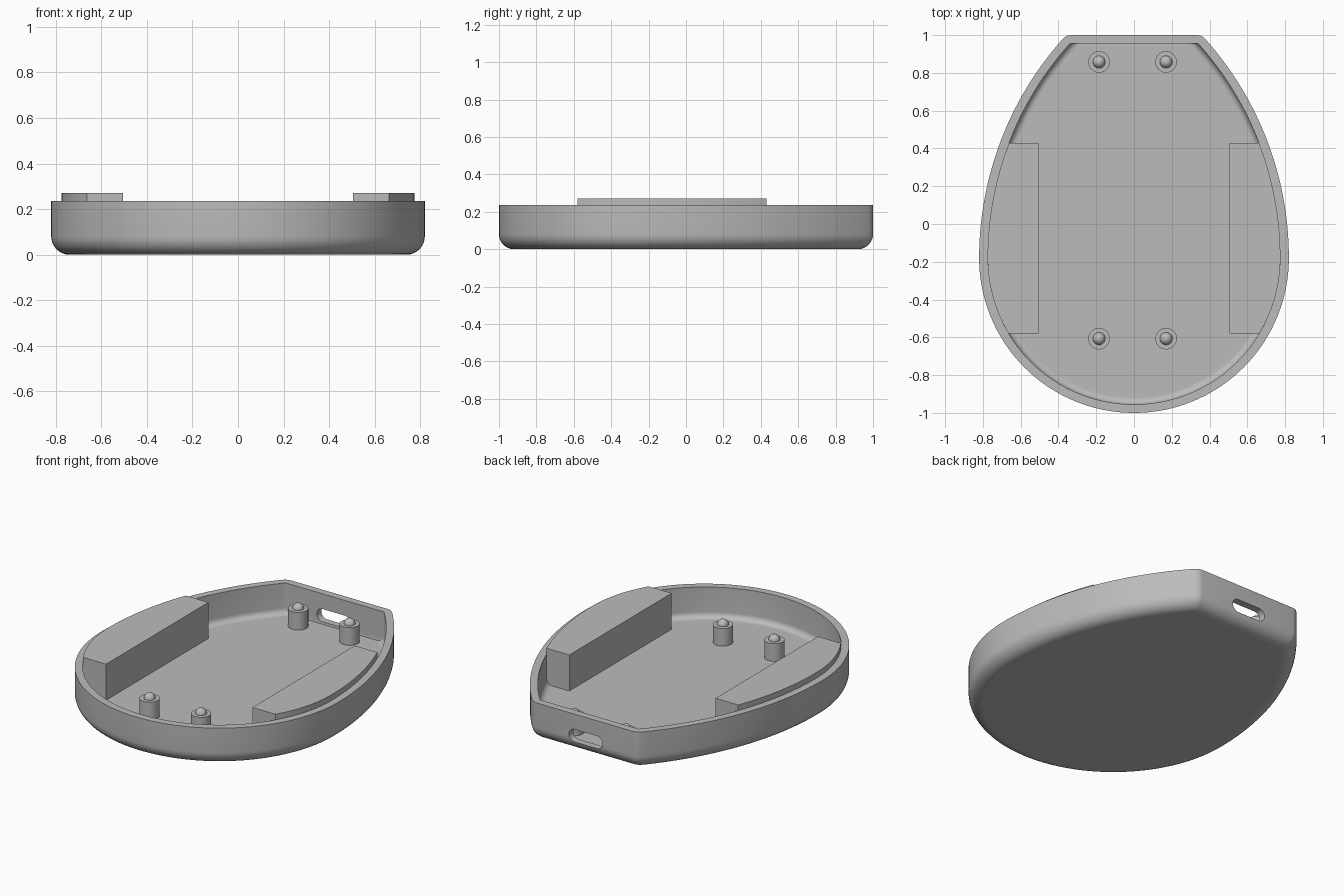
import bpy, bmesh
from math import sin, cos, pi, sqrt, asin, radians

cube = bpy.data.objects.get("Cube")
if cube:
    bpy.data.objects.remove(cube)

grey = bpy.data.materials.new("plain grey")
grey.use_nodes = True
grey.diffuse_color = (0.5, 0.5, 0.5, 1)
grey.node_tree.nodes["Principled BSDF"].inputs["Base Color"].default_value = (0.5, 0.5, 0.5, 1)

FRONT_R, SIDE_R, MID_Y = 0.82, 1.74, -0.18   # outline: half circle plus two wide arcs
WALL, FILLET, RIM, PAD_TOP = 0.045, 0.08, 0.235, 0.27


def finish(name, bm):
    bmesh.ops.recalc_face_normals(bm, faces=bm.faces)
    mesh = bpy.data.meshes.new(name)
    bm.to_mesh(mesh)
    bm.free()
    mesh.materials.append(grey)
    obj = bpy.data.objects.new(name, mesh)
    bpy.context.collection.objects.link(obj)
    return obj


def activate(obj):
    bpy.ops.object.select_all(action='DESELECT')
    obj.select_set(True)
    bpy.context.view_layer.objects.active = obj


def smooth(obj):
    activate(obj)
    bpy.ops.object.shade_smooth_by_angle(angle=radians(30))
    for face in obj.data.polygons:
        if abs(face.normal.z) > 0.999:
            face.use_smooth = False


def half_width(y, inset):
    """Half width of the outline at y, moved inwards by inset."""
    if y < MID_Y:
        return sqrt(max((FRONT_R - inset) ** 2 - (y - MID_Y) ** 2, 0))
    return FRONT_R - SIDE_R + sqrt((SIDE_R - inset) ** 2 - (y - MID_Y) ** 2)


def outline(inset, back, corner):
    """Closed outline with a flat back edge and rounded back corners."""
    r = FRONT_R - inset
    right = [(r * sin(a), MID_Y - r * cos(a)) for a in (pi / 2 * i / 36 for i in range(36))]
    end = asin((back - corner - MID_Y) / (SIDE_R - inset))
    for i in range(33):
        a = end * i / 32
        right.append((FRONT_R - SIDE_R + (SIDE_R - inset) * cos(a),
                      MID_Y + (SIDE_R - inset) * sin(a)))
    p, q = right[-1], (half_width(back, inset), back)
    s = (q[0] - corner, back)
    for i in range(1, 5):
        t = i / 4
        right.append(tuple((1 - t) ** 2 * p[k] + 2 * t * (1 - t) * q[k] + t * t * s[k]
                           for k in (0, 1)))
    return right + [(-x, y) for x, y in reversed(right[1:])]


def prism(name, points, z0, z1):
    bm = bmesh.new()
    face = bm.faces.new([bm.verts.new((x, y, z0)) for x, y in points])
    top = bmesh.ops.extrude_face_region(bm, geom=[face])["geom"]
    bmesh.ops.translate(bm, vec=(0, 0, z1 - z0),
                        verts=[v for v in top if isinstance(v, bmesh.types.BMVert)])
    return finish(name, bm)


# Tray shell: rings from the underside, up the outside, over the rim, down to the floor
STEPS = 8
rings = []
for i in range(STEPS + 1):
    a = pi / 2 * i / STEPS
    d = FILLET * (1 - sin(a))
    rings.append((d, 1 - d, 0.025, FILLET * (1 - cos(a))))
rings.append((0, 1, 0.025, RIM))
rings.append((WALL, 1 - WALL, 0.004, RIM))
inner = FILLET - WALL
for i in range(STEPS + 1):
    a = pi / 2 * i / STEPS
    rings.append((WALL + inner * (1 - cos(a)), 1 - WALL, 0.004,
                  WALL + inner * (1 - sin(a))))

bm = bmesh.new()
loops = [[bm.verts.new((x, y, z)) for x, y in outline(d, back, corner)]
         for d, back, corner, z in rings]
for low, high in zip(loops, loops[1:]):
    for i in range(len(low)):
        j = (i + 1) % len(low)
        bm.faces.new((low[i], low[j], high[j], high[i]))
bm.faces.new(loops[0])
bm.faces.new(loops[-1])
tray = finish("tray_shell", bm)

# Rounded slot cut through the back wall
SLOT_X, SLOT_Z, SLOT_R, SLOT_HALF = -0.008, 0.1, 0.04, 0.077
slot = []
for side in (1, -1):
    for i in range(13):
        a = pi * i / 12 - pi / 2
        slot.append((SLOT_X + side * (SLOT_HALF + SLOT_R * cos(a)), SLOT_Z + side * SLOT_R * sin(a)))
bm = bmesh.new()
face = bm.faces.new([bm.verts.new((x, 0.9, z)) for x, z in slot])
moved = bmesh.ops.extrude_face_region(bm, geom=[face])["geom"]
bmesh.ops.translate(bm, vec=(0, 0.2, 0), verts=[v for v in moved if isinstance(v, bmesh.types.BMVert)])
cutter = finish("slot_cutter", bm)
cutter.hide_render = True
cut = tray.modifiers.new("slot", 'BOOLEAN')
cut.operation, cut.solver, cut.object = 'DIFFERENCE', 'EXACT', cutter
activate(tray)
bpy.ops.object.modifier_apply(modifier="slot")
bpy.data.objects.remove(cutter)
smooth(tray)

# Raised side blocks that follow the inner wall
PAD_X, PAD_FRONT, PAD_BACK = 0.505, -0.58, 0.43
for side, label in ((1, "left"), (-1, "right")):
    ys = [PAD_FRONT + (PAD_BACK - PAD_FRONT) * i / 40 for i in range(41)]
    points = [(side * half_width(y, WALL), y) for y in ys]
    points += [(side * PAD_X, PAD_BACK), (side * PAD_X, PAD_FRONT)]
    smooth(prism(label + "_side_block", points, WALL - 0.005, PAD_TOP))

# Standoff posts, each with a domed pin
POST_R, POST_TOP, PIN_R = 0.057, 0.155, 0.033
for end, y in (("front", -0.607), ("back", 0.858)):
    for label, x in (("right", -0.185), ("left", 0.17)):
        circle = [(x + POST_R * cos(2 * pi * i / 40), y + POST_R * sin(2 * pi * i / 40))
                  for i in range(40)]
        smooth(prism(f"{end}_{label}_post", circle, WALL - 0.005, POST_TOP))
        bm = bmesh.new()
        bmesh.ops.create_uvsphere(bm, u_segments=32, v_segments=16, radius=PIN_R)
        bmesh.ops.translate(bm, verts=bm.verts, vec=(x, y, POST_TOP))
        smooth(finish(f"{end}_{label}_pin", bm))
